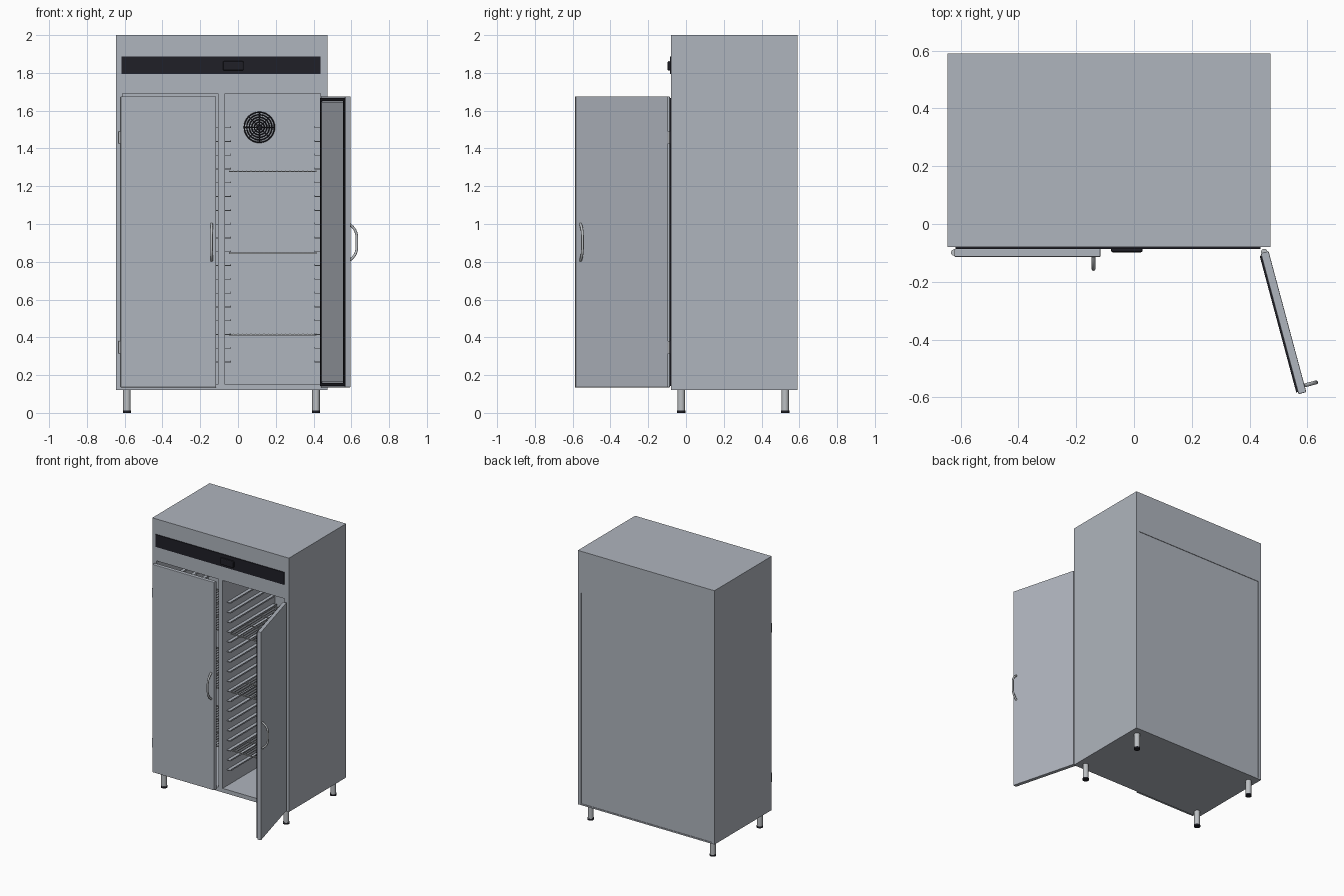
import bpy, bmesh, math
from mathutils import Matrix, Vector

if "Cube" in bpy.data.objects:
    bpy.data.objects.remove(bpy.data.objects["Cube"])


def material(name, rgb):
    m = bpy.data.materials.new(name)
    m.use_nodes = True
    m.diffuse_color = (*rgb, 1)
    bsdf = next(n for n in m.node_tree.nodes if n.type == 'BSDF_PRINCIPLED')
    bsdf.inputs["Base Color"].default_value = (*rgb, 1)
    return m


STEEL = material("brushed steel", (0.43, 0.46, 0.51))
BRIGHT = material("bright steel", (0.50, 0.52, 0.54))
BLACK = material("black plastic", (0.014, 0.014, 0.02))


def finish(name, bm, mat, matrix=Matrix(), smooth=False):
    bmesh.ops.recalc_face_normals(bm, faces=bm.faces)
    mesh = bpy.data.meshes.new(name)
    bm.to_mesh(mesh)
    bm.free()
    mesh.materials.append(mat)
    ob = bpy.data.objects.new(name, mesh)
    bpy.context.collection.objects.link(ob)
    ob.matrix_world = matrix
    if smooth:
        bpy.ops.object.select_all(action='DESELECT')
        ob.select_set(True)
        bpy.context.view_layer.objects.active = ob
        bpy.ops.object.shade_smooth_by_angle(angle=math.radians(40))
    return ob


def add_box(bm, x, y, z):
    """Box spanning the given (low, high) ranges."""
    size = [abs(r[1] - r[0]) for r in (x, y, z)]
    mid = [(r[0] + r[1]) / 2 for r in (x, y, z)]
    bmesh.ops.create_cube(bm, size=1, matrix=Matrix.Translation(mid) @ Matrix.Diagonal((*size, 1)))


def boxes(name, mat, ranges, matrix=Matrix(), bevel=0):
    bm = bmesh.new()
    for r in ranges:
        add_box(bm, *r)
    if bevel:
        bmesh.ops.bevel(bm, geom=bm.edges[:], offset=bevel, segments=2, affect='EDGES', profile=0.5)
    return finish(name, bm, mat, matrix)


def cylinder(name, mat, x, y, z, r, matrix=Matrix()):
    bm = bmesh.new()
    bmesh.ops.create_cone(bm, cap_ends=True, segments=24, radius1=r, radius2=r, depth=z[1] - z[0],
                          matrix=Matrix.Translation((x, y, (z[0] + z[1]) / 2)))
    return finish(name, bm, mat, matrix, True)


def add_tube(bm, points, r, sides=8, closed=False):
    """Sweep a round section along a path of points."""
    pts = [Vector(p) for p in points]
    n = len(pts)
    normal = (pts[1] - pts[0]).cross(pts[n // 2] - pts[0]).normalized()
    rings = []
    for i, p in enumerate(pts):
        a, b = (pts[i - 1], pts[(i + 1) % n]) if closed else (pts[max(i - 1, 0)], pts[min(i + 1, n - 1)])
        side = (b - a).normalized().cross(normal)
        angles = [math.tau * k / sides for k in range(sides)]
        rings.append([bm.verts.new(p + r * (math.cos(t) * side + math.sin(t) * normal)) for t in angles])
    for i in range(n if closed else n - 1):
        a, b = rings[i], rings[(i + 1) % n]
        for k in range(sides):
            j = (k + 1) % sides
            bm.faces.new((a[k], a[j], b[j], b[k]))
    if not closed:
        bm.faces.new(rings[0])
        bm.faces.new(rings[-1])


# Cabinet shell with two compartments and a shallow rear panel
MID = -0.087
cabinet = boxes("cabinet", STEEL, [((-0.646, 0.473), (-0.08, 0.59), (0.12, 2.0))])
RIGHT, LEFT = (-0.07, 0.437), (-0.612, -0.105)
cuts = [(RIGHT, (-0.2, 0.53), (0.15, 1.69)),
        (LEFT, (-0.2, 0.53), (0.15, 1.69)),
        ((-0.622, 0.447), (0.586, 0.7), (0.13, 1.69))]
cutter = boxes("cutter", STEEL, cuts)
cutter.hide_render = True
cut = cabinet.modifiers.new("openings", 'BOOLEAN')
cut.operation, cut.object, cut.solver = 'DIFFERENCE', cutter, 'EXACT'
bpy.context.view_layer.objects.active = cabinet
bpy.ops.object.modifier_apply(modifier=cut.name)
bpy.data.objects.remove(cutter)

# Control panel and raised display
boxes("control_panel", BLACK, [((-0.617, 0.437), (-0.086, -0.08), (1.795, 1.887))])
boxes("control_display", BLACK, [((-0.08, 0.03), (-0.098, -0.08), (1.812, 1.862))], bevel=0.007)

# Legs with black feet
for side, x in (("right", -0.588), ("left", 0.413)):
    for end, y in (("front", -0.025), ("back", 0.525)):
        cylinder(f"{end}_{side}_leg", BRIGHT, x, y, (0.012, 0.12), 0.02)
        cylinder(f"{end}_{side}_foot", BLACK, x, y, (0, 0.012), 0.022)

# Shelf rails, wire shelves and fan grille in each compartment
for side, (x0, x1) in (("left", RIGHT), ("right", LEFT)):
    rails = []
    for i in range(18):
        z = 1.512 - 0.073 * i
        for wall, out in ((x0, 1), (x1, -1)):
            rails.append((sorted((wall, wall + out * 0.032)), (-0.03, 0.51), (z - 0.004, z)))
            edge = wall + out * 0.032
            rails.append((sorted((edge, edge - out * 0.003)), (-0.03, 0.51), (z - 0.004, z + 0.006)))
    boxes(f"{side}_shelf_rails", STEEL, rails)

    for i in range(3):
        z = 1.278 - 0.4315 * i
        a, b = x0 + 0.022, x1 - 0.022
        wires = [((a, b), (y, y + 0.006), (z - 0.004, z + 0.003)) for y in (-0.02, 0.16, 0.33, 0.5)]
        for k in range(21):
            x = a + (b - a - 0.004) * k / 20
            wires.append(((x, x + 0.004), (-0.02, 0.506), (z, z + 0.004)))
        boxes(f"{side}_shelf_{i + 1}", BRIGHT, wires)

    cx, cz = x0 + 0.183, 1.512
    bm = bmesh.new()
    for k in range(1, 7):
        r = 0.0133 * k
        ring = [(cx + r * math.cos(math.tau * t / 32), 0.524, cz + r * math.sin(math.tau * t / 32))
                for t in range(32)]
        add_tube(bm, ring, 0.0035, 6, True)
    for k in range(4):
        c, s = math.cos(math.pi * k / 4), math.sin(math.pi * k / 4)
        spoke = Matrix.Translation((cx, 0.525, cz)) @ Matrix.Rotation(math.pi * k / 4, 4, 'Y')
        bmesh.ops.create_cube(bm, size=1, matrix=spoke @ Matrix.Diagonal((0.16, 0.006, 0.005, 1)))
    finish(f"{side}_fan_grille", bm, BLACK)


# Doors, modelled around their hinge line
def door(name, s, pivot_x, angle):
    place = Matrix.Translation((pivot_x, -0.098, 0)) @ Matrix.Rotation(angle, 4, 'Z')
    w, z0, z1 = 0.505, 0.135, 1.675

    def span(a, b):
        return sorted((s * a, s * b))

    boxes(f"{name}_door", STEEL, [(span(0, w), (-0.016, 0.012), (z0, z1))], place, 0.003)
    boxes(f"{name}_door_liner", STEEL, [(span(0.03, w - 0.03), (0.01, 0.015), (z0 + 0.03, z1 - 0.03))], place)
    i, t, y = 0.008, 0.016, (0.01, 0.018)
    boxes(f"{name}_door_gasket", BLACK, [
        (span(i, i + t), y, (z0 + i, z1 - i)),
        (span(w - i - t, w - i), y, (z0 + i, z1 - i)),
        (span(i + t, w - i - t), y, (z0 + i, z0 + i + t)),
        (span(i + t, w - i - t), y, (z1 - i - t, z1 - i))], place)
    for part, z in (("lower", (0.315, 0.38)), ("upper", (1.425, 1.49))):
        cylinder(f"{name}_{part}_hinge", BRIGHT, s * -0.001, -0.001, z, 0.011, place)

    # Bowed pull handle
    bm = bmesh.new()
    path = []
    for k in range(25):
        u = -1 + k / 12
        path.append((s * 0.481, -0.014 - 0.043 * (1 - abs(u) ** 3.5), 0.903 + 0.097 * u))
    add_tube(bm, path, 0.007, 10)
    finish(f"{name}_handle", bm, BRIGHT, place, True)


door("right", 1, -0.621, 0)
door("left", -1, 0.45, math.radians(105))
